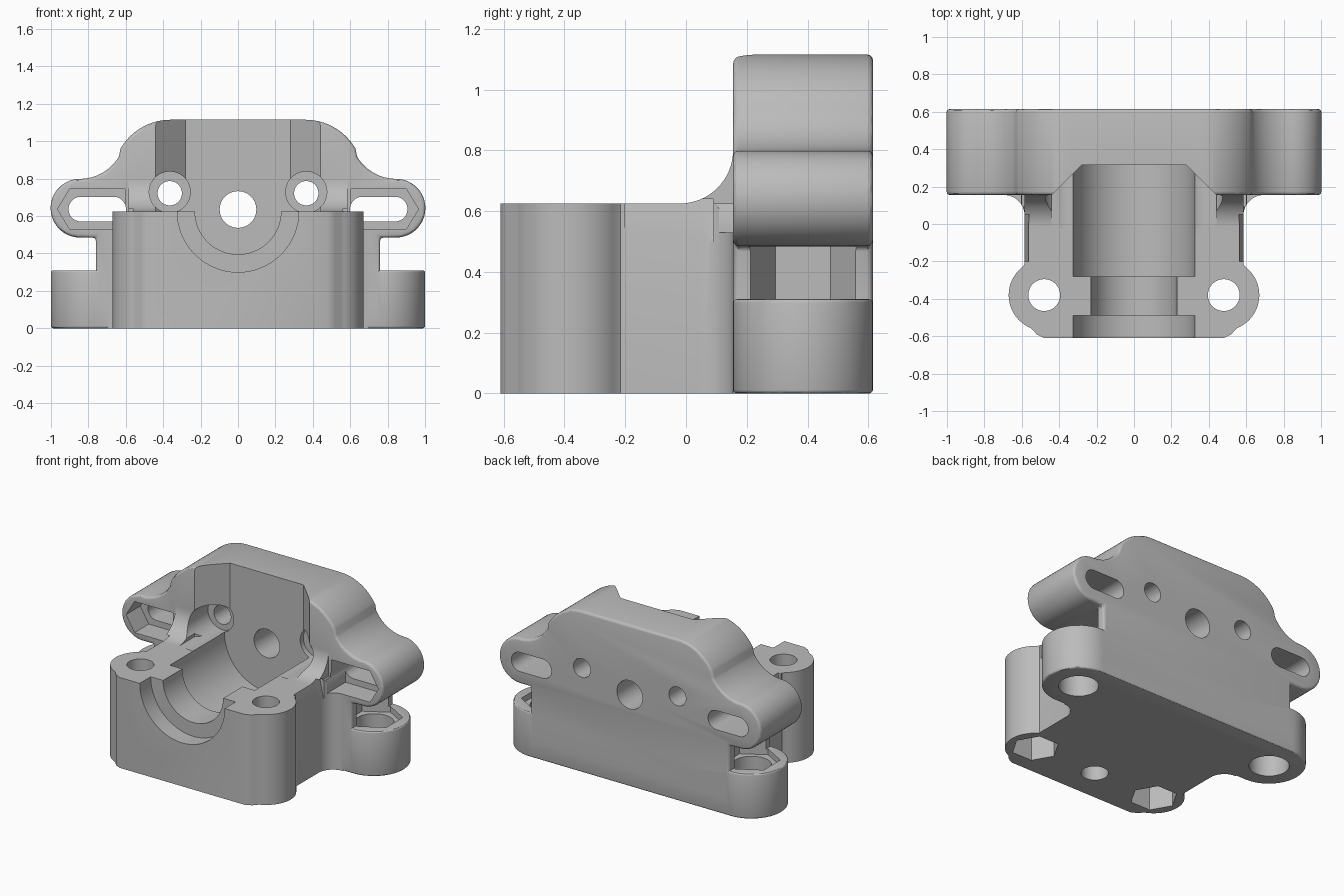
import bpy, bmesh, math

cube = bpy.data.objects.get("Cube")
if cube:
    bpy.data.objects.remove(cube, do_unlink=True)

grey = bpy.data.materials.new("plain grey")
grey.use_nodes = True
colour = (0.5, 0.5, 0.5, 1)
grey.diffuse_color = colour
grey.node_tree.nodes["Principled BSDF"].inputs["Base Color"].default_value = colour


def arc(cx, cy, r, start, end, n=16):
    angles = [math.radians(start + (end - start) * i / n) for i in range(n + 1)]
    return [(cx + r * math.cos(a), cy + r * math.sin(a)) for a in angles]


def circle(cx, cy, r, n=48, start=0):
    return arc(cx, cy, r, start, start + 360, n)[:-1]


def both_sides(half):
    """Mirror a half outline, listed from bottom to top, across x = 0."""
    return half + [(-x, y) for x, y in reversed(half)]


def flip(points, side):
    return [(x * side, y) for x, y in points]


def prism(name, points, axis, low, high, bevel=0):
    place = {"x": lambda p, d: (d, p[0], p[1]),
             "y": lambda p, d: (p[0], d, p[1]),
             "z": lambda p, d: (p[0], p[1], d)}[axis]
    bm = bmesh.new()
    rings = [[bm.verts.new(place(p, d)) for p in points] for d in (low, high)]
    bm.faces.new(rings[0])
    bm.faces.new(rings[1])
    for i in range(len(points)):
        j = (i + 1) % len(points)
        bm.faces.new((rings[0][i], rings[0][j], rings[1][j], rings[1][i]))
    bmesh.ops.recalc_face_normals(bm, faces=bm.faces)
    mesh = bpy.data.meshes.new(name)
    bm.to_mesh(mesh)
    bm.free()
    mesh.materials.append(grey)
    obj = bpy.data.objects.new(name, mesh)
    bpy.context.collection.objects.link(obj)
    if bevel:
        mod = obj.modifiers.new("rounded edges", "BEVEL")
        mod.width = bevel
        mod.segments = 3
        mod.limit_method = "ANGLE"
        mod.angle_limit = math.radians(60)
        bpy.context.view_layer.objects.active = obj
        bpy.ops.object.modifier_apply(modifier=mod.name)
    return obj


def combine(tool, operation):
    mod = body.modifiers.new("combine", "BOOLEAN")
    mod.operation = operation
    mod.solver = "EXACT"
    mod.object = tool
    bpy.context.view_layer.objects.active = body
    bpy.ops.object.modifier_apply(modifier=mod.name)
    bpy.data.objects.remove(tool, do_unlink=True)


def add(*args, **kw):
    combine(prism(*args, **kw), "UNION")


def cut(*args):
    combine(prism(*args), "DIFFERENCE")


# Back plate with rounded side lobes and a raised crown
plate = [(0.76, 0.1), (0.76, 0.485)]
plate += arc(0.845, 0.642, 0.157, -90, 90, 24)
plate += arc(0.845, 1.04, 0.241, 270, 210)[1:]
plate += arc(0.36, 0.805, 0.31, 30, 90)
body = prism("bracket_body", both_sides(plate), "y", 0.155, 0.615, bevel=0.018)

# Lower foot with rounded ears
ear = arc(0.77, 0.385, 0.23, -90, 90, 32)
add("foot", both_sides(ear), "z", 0, 0.31, bevel=0.012)

# Front block with bolt bosses and flared sides
block = [(0.48, -0.61), (0.52, -0.59)]
block += arc(0.48, -0.38, 0.19, -68, 52, 24)
block += [(0.585, -0.215)]
block += arc(0.695, 0.045, 0.11, 180, 90, 10)
block += [(0.70, 0.3)]
add("front_block", both_sides(block), "z", 0, 0.625)

# Curved gussets between block and plate
gusset = arc(-0.02, 0.8, 0.175, -90, 0) + [(0.25, 0.8), (0.25, 0.55), (-0.02, 0.55)]
for side in (1, -1):
    add("gusset", gusset, "x", *sorted((0.4 * side, 0.585 * side)))

# Open recess in the crown with slanted cheeks
recess = [(0.44, -0.1), (0.44, 0.155), (0.28, 0.315)]
cut("crown_recess", both_sides(recess), "z", 0.625, 1.3)

# Stepped half-round bore
for radius, low, high in ((0.325, -0.7, -0.49), (0.23, -0.5, -0.27), (0.325, -0.28, 0.315)):
    cut("bore", circle(0, 0.625, radius, 64), "y", low, high)
cut("shaft_hole", circle(0, 0.635, 0.098), "y", 0.2, 0.7)
cut("bottom_hole", circle(0, -0.38, 0.085), "z", -0.1, 0.22)

for side in (1, -1):
    # Plate bolt holes with counterbores
    cut("counterbore", circle(0.365 * side, 0.728, 0.11), "y", -0.02, 0.35)
    cut("bolt_hole", circle(0.365 * side, 0.722, 0.065), "y", 0.3, 0.7)

    # Slots with long nut recesses
    slot = arc(0.84, 0.637, 0.066, -90, 90) + arc(0.665, 0.637, 0.066, 90, 270)
    cut("slot", flip(slot, side), "y", 0.1, 0.7)
    nut = [(0.9, 0.53), (0.965, 0.637), (0.9, 0.745), (0.605, 0.745), (0.605, 0.53)]
    cut("nut_recess", flip(nut, side), "y", 0.09, 0.31)

    # Boss bolt holes with nut pockets underneath
    cut("boss_hole", circle(0.48 * side, -0.38, 0.085), "z", -0.1, 0.8)
    cut("boss_nut_pocket", circle(0.48 * side, -0.38, 0.15, 6), "z", -0.1, 0.17)

    # Ear holes with nut pockets above
    cut("ear_hole", circle(0.772 * side, 0.385, 0.125), "z", -0.1, 0.3)
    cut("ear_nut_pocket", circle(0.772 * side, 0.385, 0.18, 6, 30), "z", 0.27, 0.484)

    # Sloped top edges of the side walls
    slope = [(0.56, 0.64), (0.64, 0.64), (0.64, 0.5), (0.59, 0.5)]
    cut("wall_slope", flip(slope, side), "y", -0.2, 0.09)

# Smooth curved faces, crisp edges
bpy.ops.object.select_all(action="DESELECT")
body.select_set(True)
bpy.context.view_layer.objects.active = body
bpy.ops.object.shade_smooth_by_angle(angle=math.radians(30))
